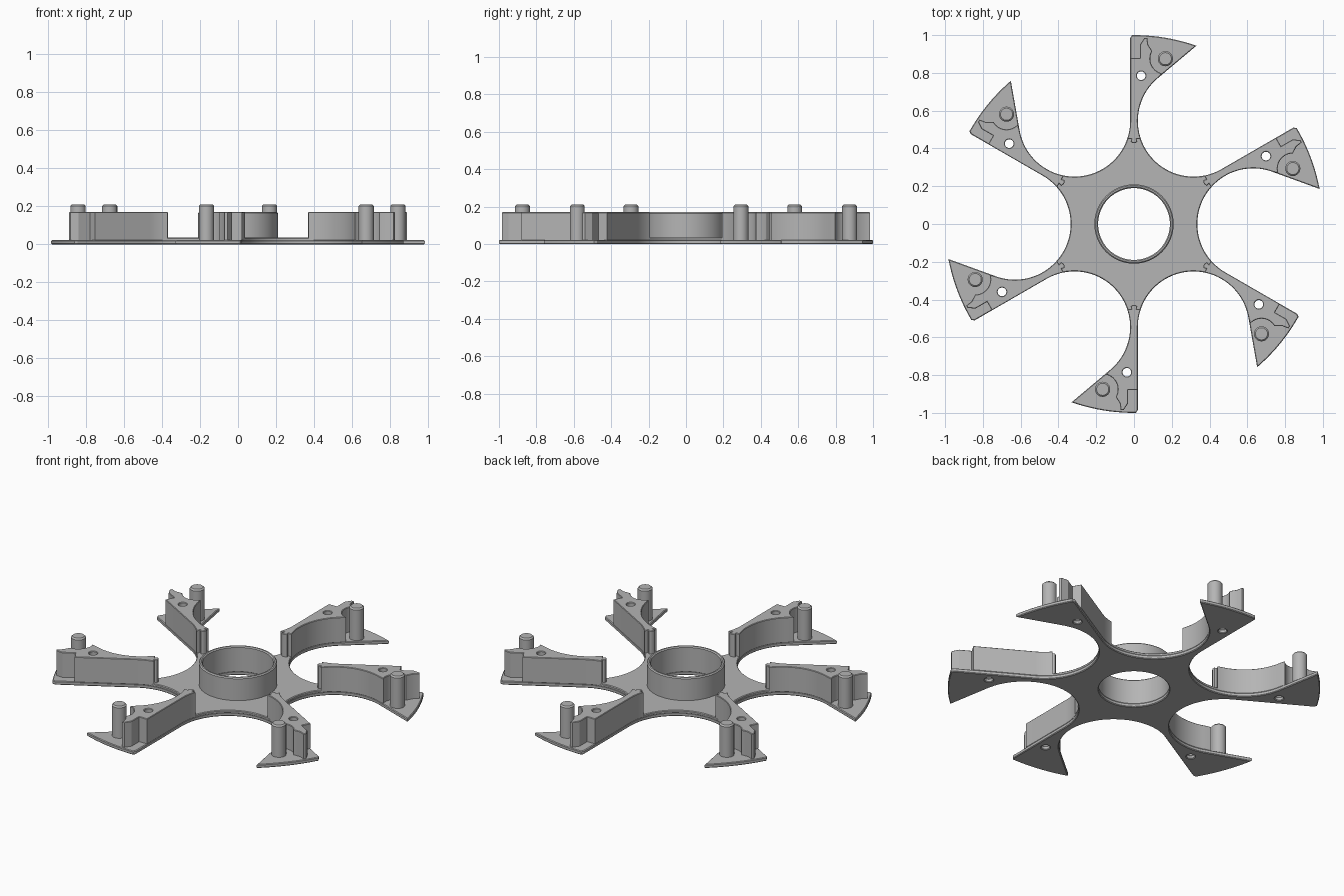
import bpy
from math import sin, cos, radians, pi
from mathutils import Matrix

cube = bpy.data.objects.get("Cube")
if cube:
    bpy.data.objects.remove(cube)

GREY = (0.46, 0.46, 0.46, 1)
grey = bpy.data.materials.new("plain grey")
grey.use_nodes = True
grey.diffuse_color = GREY
grey.node_tree.nodes["Principled BSDF"].inputs["Base Color"].default_value = GREY


def arc(cx, cy, r, a0, a1, n):
    """Points on an arc, angles in degrees."""
    angles = [radians(a0 + (a1 - a0) * i / n) for i in range(n + 1)]
    return [(cx + r * cos(a), cy + r * sin(a)) for a in angles]


def circle(cx, cy, r, n=32):
    return arc(cx, cy, r, 0, 360, n)[:-1]


def turn(points, k):
    """Rotate points by k sixths of a turn."""
    c, s = cos(k * pi / 3), sin(k * pi / 3)
    return [(c * x - s * y, s * x + c * y) for x, y in points]


def extrude(name, outlines, z0, z1, chamfer):
    """Solid from an outline and its holes, with chamfered rims."""
    curve = bpy.data.curves.new(name, "CURVE")
    curve.dimensions = "2D"
    curve.fill_mode = "BOTH"
    for points in outlines:
        spline = curve.splines.new("POLY")
        spline.points.add(len(points) - 1)
        for p, (x, y) in zip(spline.points, points):
            p.co = (x, y, 0, 1)
        spline.use_cyclic_u = True
    curve.extrude = (z1 - z0) / 2 - chamfer
    curve.bevel_depth = chamfer
    curve.bevel_resolution = 0
    curve.offset = -chamfer
    temp = bpy.data.objects.new(name + "_outline", curve)
    bpy.context.collection.objects.link(temp)
    graph = bpy.context.evaluated_depsgraph_get()
    mesh = bpy.data.meshes.new_from_object(temp.evaluated_get(graph))
    bpy.data.objects.remove(temp)
    mesh.transform(Matrix.Translation((0, 0, (z0 + z1) / 2)))
    mesh.materials.clear()
    mesh.materials.append(grey)
    obj = bpy.data.objects.new(name, mesh)
    bpy.context.collection.objects.link(obj)
    bpy.ops.object.select_all(action="DESELECT")
    obj.select_set(True)
    bpy.context.view_layer.objects.active = obj
    bpy.ops.object.shade_smooth_by_angle(angle=radians(30))
    return obj


# Shared dimensions, for the arm that points along +y
SX, SY, SR = 0.315, 0.546, 0.295      # round scallop between arms
PIN = (0.166, 0.875)
HOLE = (0.038, 0.785, 0.023)
EDGE = -0.02
BASE, DECK, TOP, PIN_TOP = 0.022, 0.035, 0.17, 0.21
BORE = 0.19

# Base plate: six arms with flared tips, a bore and screw holes
arm = arc(0, 0, 1, 70.7, 90.6, 10) + [(EDGE, 0.985)]
arm += arc(-SX, SY, SR, 0, -170.6, 40)
outline, holes = [], [circle(0, 0, BORE, 64)]
for k in range(6):
    outline += turn(arm, k)
    holes.append(turn(circle(*HOLE, 24), k))
extrude("base_plate", [outline] + holes, 0, BASE, 0.004)

# Raised hub deck between the inner ends of the walls
deck = []
for k in range(6):
    deck += turn(arc(-SX, SY, SR, -14, -106, 24), k)
extrude("hub_deck", [deck, circle(0, 0, BORE, 64)], BASE - 0.005, DECK, 0.004)

# Hub ring
extrude("hub_ring", [circle(0, 0, 0.21, 64), circle(0, 0, BORE, 64)],
        BASE - 0.005, TOP, 0.006)

# Arm wall: follows the scallop, hollowed round the pin, finger at the tip
wall = arc(SX, SY, SR, 199, 129.4, 20)
wall += arc(*PIN, 0.08, -102, -210, 14)
wall += [(0.075, 0.95), (0.07, 0.985), (0.055, 0.985), (0.032, 0.95),
         (0.032, 0.88), (EDGE, 0.88)]
wall += arc(-SX, SY, SR, 0, -19, 8)
wall += [(-0.014, 0.45), (-0.018, 0.435), (-0.006, 0.428),
         (0.006, 0.428), (0.018, 0.435), (0.014, 0.45)]

for k in range(6):
    extrude(f"arm_wall_{k + 1}", [turn(wall, k), turn(circle(*HOLE, 24), k)],
            BASE - 0.003, TOP, 0.003)
    extrude(f"pin_{k + 1}", [turn(circle(*PIN, 0.04), k)],
            BASE - 0.008, PIN_TOP, 0.008)
